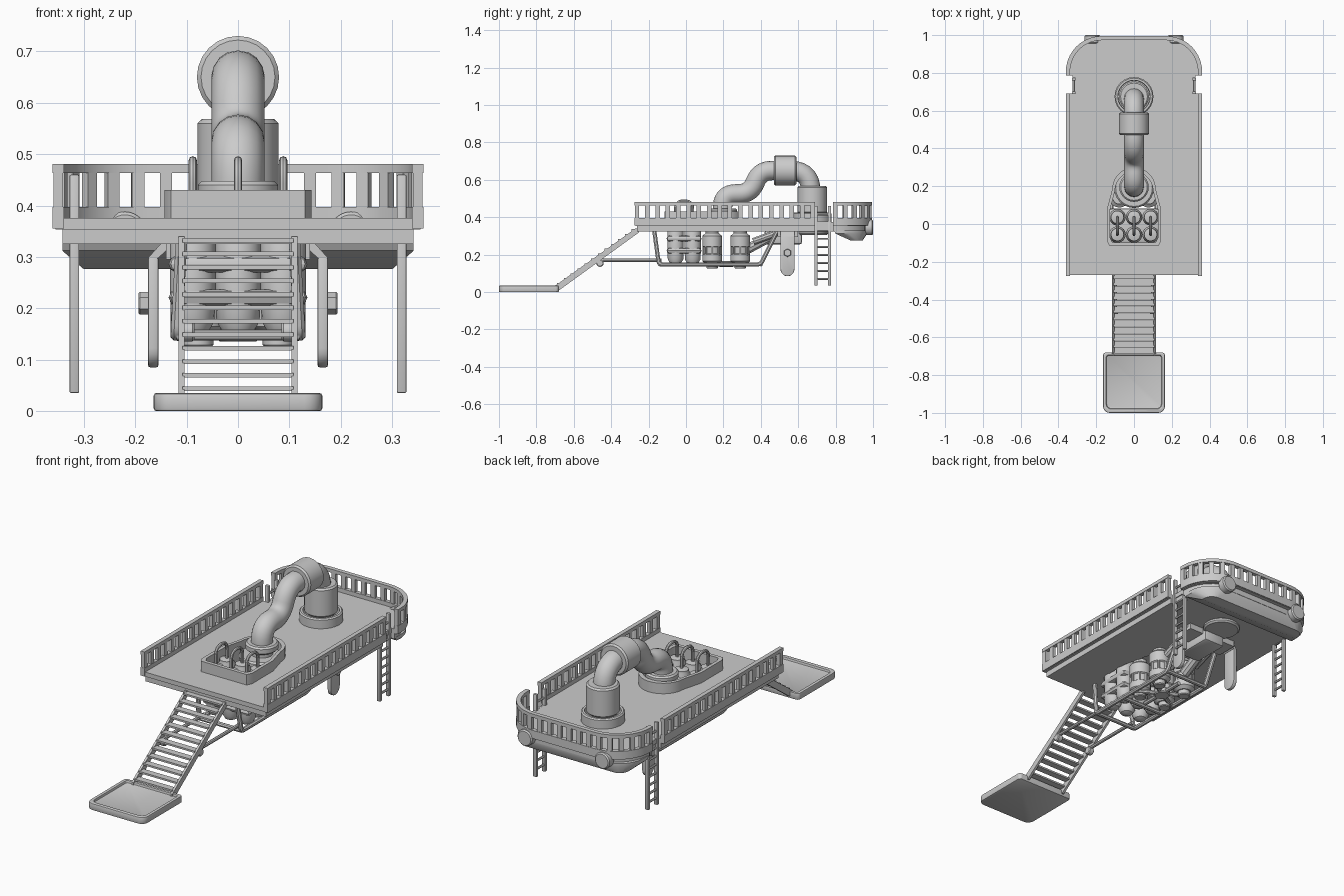
import bpy, bmesh, math
from mathutils import Vector, Matrix

if "Cube" in bpy.data.objects:
    bpy.data.objects.remove(bpy.data.objects["Cube"])


def finish(name, bm, bevel=0):
    bmesh.ops.recalc_face_normals(bm, faces=bm.faces)
    me = bpy.data.meshes.new(name)
    bm.to_mesh(me)
    bm.free()
    ob = bpy.data.objects.new(name, me)
    bpy.context.collection.objects.link(ob)
    if bevel:
        m = ob.modifiers.new("bevel", "BEVEL")
        m.width, m.segments, m.limit_method = bevel, 2, "ANGLE"
    return ob


def prism(name, pts, a, b, axis="z", bevel=0):
    """Extrude a 2D outline from a to b along an axis."""
    place = {"x": lambda p, t: (t, p[0], p[1]), "y": lambda p, t: (p[0], t, p[1]),
             "z": lambda p, t: (p[0], p[1], t)}[axis]
    bm = bmesh.new()
    lo = [bm.verts.new(place(p, a)) for p in pts]
    hi = [bm.verts.new(place(p, b)) for p in pts]
    bm.faces.new(lo)
    bm.faces.new(hi)
    for i in range(len(pts)):
        j = (i + 1) % len(pts)
        bm.faces.new((lo[i], lo[j], hi[j], hi[i]))
    return finish(name, bm, bevel)


def box(name, x0, x1, y0, y1, z0, z1, bevel=0):
    return prism(name, [(x0, y0), (x1, y0), (x1, y1), (x0, y1)], z0, z1, "z", bevel)


def lathe(name, p0, direction, profile, n=24):
    """Revolve (radius, height) pairs around an axis through p0."""
    q = Vector((0, 0, 1)).rotation_difference(Vector(direction))
    bm = bmesh.new()
    rings = [[bm.verts.new(Vector(p0) + q @ Vector((r * math.cos(i * math.tau / n), r * math.sin(i * math.tau / n), h)))
              for i in range(n)] for r, h in profile]
    for s, t in zip(rings, rings[1:]):
        for i in range(n):
            bm.faces.new((s[i], s[(i + 1) % n], t[(i + 1) % n], t[i]))
    bm.faces.new(rings[0])
    bm.faces.new(rings[-1])
    return finish(name, bm)


def drum(name, p0, direction, r, h, c=0.008, n=24):
    return lathe(name, p0, direction, [(r - c, 0), (r, c), (r, h - c), (r - c, h)], n)


def fillet(pts, r, steps=7):
    """Round the inner corners of a polyline."""
    pts = [Vector(p) for p in pts]
    out = [pts[0]]
    for a, b, c in zip(pts, pts[1:], pts[2:]):
        d = min(r, (a - b).length * .49, (c - b).length * .49)
        s, e = b + (a - b).normalized() * d, b + (c - b).normalized() * d
        for i in range(steps + 1):
            t = i / steps
            out.append(s * (1 - t) ** 2 + b * (2 * t * (1 - t)) + e * t ** 2)
    return out + [pts[-1]]


def tube(name, pts, r, res=2):
    cu = bpy.data.curves.new(name, "CURVE")
    cu.dimensions, cu.bevel_depth, cu.bevel_resolution, cu.use_fill_caps = "3D", r, res, True
    sp = cu.splines.new("POLY")
    sp.points.add(len(pts) - 1)
    for p, v in zip(sp.points, pts):
        p.co = (*v, 1)
    ob = bpy.data.objects.new(name, cu)
    bpy.context.collection.objects.link(ob)
    return ob


def arc(cx, cy, r, a0, a1, n=10):
    return [(cx + r * math.cos(math.radians(a0 + (a1 - a0) * i / n)),
             cy + r * math.sin(math.radians(a0 + (a1 - a0) * i / n))) for i in range(n + 1)]


def mirrored(side):
    return side + [(-x, y) for x, y in reversed(side)]


def deck_outline(w, front, back, r, notch=None):
    side = [(w, front)]
    if notch:
        side += [(w, .69), (notch, .69), (notch, .785), (w, .785)]
    return mirrored(side + arc(w - r, back - r, r, 0, 90))


def cut(ob, cutter):
    m = ob.modifiers.new("hole", "BOOLEAN")
    m.object, m.operation, m.solver = cutter, "DIFFERENCE", "EXACT"
    bpy.context.view_layer.objects.active = ob
    bpy.ops.object.modifier_apply(modifier="hole")


def ribbon(name, path, t, z0, z1):
    """Wall of thickness t standing on an open plan path, grown to its left."""
    P = [Vector((*p, 0)) for p in path]
    inner = []
    for i, p in enumerate(P):
        d = (P[min(i + 1, len(P) - 1)] - P[max(i - 1, 0)]).normalized()
        inner.append((p.x - d.y * t, p.y + d.x * t))
    return prism(name, list(path) + inner[::-1], z0, z1)


def railing(name, path):
    ribbon(name + "_base", path, .022, .355, .397)
    ribbon(name + "_cap", path, .022, .463, .481)
    P = [Vector((*p, 0)) for p in path]
    total = sum((b - a).length for a, b in zip(P, P[1:]))
    n = round(total / .057)
    bm = bmesh.new()
    for k in range(n + 1):
        s = .013 + (total - .026) * k / n
        for a, b in zip(P, P[1:]):
            L = (b - a).length
            if s <= L:
                break
            s -= L
        d = (b - a).normalized()
        c = a + d * s + Vector((-d.y, d.x, 0)) * .011 + Vector((0, 0, .43))
        M = Matrix.Translation(c) @ Matrix.Rotation(math.atan2(d.y, d.x), 4, "Z") @ Matrix.Diagonal((.024, .018, .07, 1))
        bmesh.ops.create_cube(bm, size=1, matrix=M)
    finish(name + "_posts", bm)


# Deck plate with equipment well
curb = [(-.143, -.09), (-.13, -.116), (.13, -.116), (.143, -.09), (.143, .08)] + arc(0, .185, .115, 0, 180, 14) + [(-.143, .08)]
well = [(x * .88, .07 + (y - .07) * .9) for x, y in curb]
cutter = prism("well_cutter", well, .2, .6)
cutter.hide_render = True
for part in (prism("deck_floor", deck_outline(.355, -.27, .99, .19, .325), .353, .376),
             prism("deck_hull", deck_outline(.342, -.262, .97, .18, .32), .325, .354),
             prism("well_curb", curb, .37, .43)):
    cut(part, cutter)
bpy.data.objects.remove(cutter)

# Deep stern keel, tapering downward
bm = bmesh.new()
rings = []
for w, f, b, r, z in ((.342, .79, .968, .13, .33), (.342, .8, .968, .13, .312), (.30, .88, .945, .05, .276)):
    o = mirrored([(w, f)] + arc(w - r, b - r, r, 0, 90, 6))
    rings.append([bm.verts.new((x, y, z)) for x, y in o])
for lo, hi in zip(rings, rings[1:]):
    for i in range(len(lo)):
        j = (i + 1) % len(lo)
        bm.faces.new((lo[i], lo[j], hi[j], hi[i]))
bm.faces.new(rings[0])
bm.faces.new(rings[-1])
finish("stern_keel", bm)

# Slotted railings
railing("right_rail", [(.361, -.275), (.361, .69)])
railing("left_rail", [(-.361, .69), (-.361, -.275)])
railing("back_rail", mirrored([(.361, .785)] + arc(.171, .805, .19, 0, 90)))

# Large transfer pipe with couplings
tube("transfer_pipe", fillet([(0, .195, .36), (0, .195, .525), (0, .345, .525), (0, .395, .65),
                              (0, .667, .65), (0, .667, .36)], .11), .052, 6)
drum("pipe_top_coupling", (0, .47, .65), (0, 1, 0), .08, .12)
drum("pipe_rear_coupling", (0, .675, .42), (0, 0, 1), .079, .148)
lathe("rear_pipe_ring", (0, .675, .37), (0, 0, 1), [(.103, 0), (.103, .05), (.097, .056), (.086, .056), (.084, .02)])
drum("rear_pipe_collar", (0, .675, .38), (0, 0, 1), .068, .05)
drum("rear_pipe_underside", (0, .67, .305), (0, 0, 1), .09, .025)
drum("front_pipe_flange", (0, .195, .41), (0, 0, 1), .078, .038)
drum("front_pipe_seat", (0, .19, .345), (0, 0, 1), .105, .04)

# Six capsule tanks joined by hoops and clamp bands
for x in (-.088, 0, .088):
    for y in (-.056, .036):
        prof = [(.012, 0), (.03, .008), (.042, .03), (.044, .07), (.044, .22), (.034, .24), (.034, .25), (.012, .255)]
        lathe("capsule_tank", (x, y, .145), (0, 0, 1), prof, 18)
    tube("tank_hoop", fillet([(x, -.056, .38), (x, -.056, .488), (x, .036, .488), (x, .036, .38)], .045), .008)
for z in (.205, .27):
    box("tank_clamp_band", -.135, .135, -.104, .083, z, z + .032, .03)

# Ribbed canisters under the deck
for x in (-.078, .078):
    for y in (.14, .29):
        prof = [(.035, 0), (.053, .015), (.053, .05), (.046, .055), (.046, .09), (.053, .095), (.053, .15), (.035, .165), (.035, .18)]
        lathe("canister", (x, y, .15), (0, 0, 1), prof, 20)
        drum("canister_foot", (x, y, .125), (0, 0, 1), .03, .03, .004, 12)
        for k in range(8):
            a = k * math.tau / 8
            drum("canister_rib", (x + .046 * math.cos(a), y + .046 * math.sin(a), .195), (0, 0, 1), .007, .055, .002, 6)

# Under-deck frame with hub and spokes
for s in (-1, 1):
    tube("frame_rail", fillet([(s * .11, -.17, .33), (s * .12, -.145, .148), (s * .12, .4, .148), (s * .12, .49, .33)], .02), .012)
    tube("stair_strut", [(s * .1, -.47, .17), (s * .1, -.13, .17)], .009)
    drum("strut_bracket", (s * .085, -.46, .155), (s, 0, 0), .02, .03, .004, 12)
    tube("slanted_duct", [(s * .05, .33, .23), (s * .05, .46, .30)], .027, 3)
    tube("slanted_duct_upper", [(s * .09, .36, .27), (s * .09, .47, .31)], .02, 3)
for y in (-.14, .06, .4):
    tube("frame_cross_bar", [(-.12, y, .148), (.12, y, .148)], .011)
drum("frame_hub", (0, .215, .135), (0, 0, 1), .04, .03, .005, 12)
for k in range(6):
    a = math.radians(30 + 60 * k)
    tube("hub_spoke", [(0, .215, .148), (.13 * math.cos(a), .215 + .13 * math.sin(a), .148)], .011)
box("under_deck_duct", -.06, .06, .42, .62, .255, .33, .012)

# Mirrored landing legs, ladders and stern lamps
for s in (-1, 1):
    prism("landing_leg", [(.58, .30), (.505, .30)] + arc(.5425, .1225, .0375, 180, 360), s * .155, s * .175, "x", .004)
    prism("leg_bracket", [(s * .155, .298), (s * .175, .298), (s * .142, .335), (s * .115, .335)], .505, .58, "y")
    box("leg_mount", *sorted((s * .05, s * .14)), .49, .6, .295, .33)
    drum("leg_bolt", (s * .172, .5425, .21), (s, 0, 0), .022, .022, .003, 6)
    for y in (.695, .767):
        box("ladder_rail", *sorted((s * .309, s * .328)), y - .008, y + .008, .035, .46, .003)
    for k in range(9):
        tube("ladder_rung", [(s * .319, .69, .07 + k * .043), (s * .319, .772, .07 + k * .043)], .006, 1)
    drum("stern_lamp", (s * .22, .955, .346), (0, 1, 0), .042, .045, .006)

# Boarding stairs
for s in (-1, 1):
    prism("stair_stringer", [(-.70, .012), (-.675, .012), (-.25, .32), (-.25, .34), (-.27, .34), (-.70, .034)],
          s * .104, s * .116, "x")
for k in range(12):
    t = (k + .5) / 12
    y, z = -.69 + .435 * t, .03 + .315 * t
    box("stair_tread", -.108, .108, y - .017, y + .017, z - .004, z + .005)


# Landing pad with raised rim
def pad(w, y0, y1, r):
    return mirrored(arc(w - r, y0 + r, r, 270, 360, 5) + [(w, y1 - r * .3), (w - r * .3, y1)])


prism("landing_pad", pad(.164, -1, -.68, .035), 0, .035, "z", .005)
pad_cut = prism("pad_cutter", pad(.146, -.978, -.695, .025), .022, .1)
cut(bpy.data.objects["landing_pad"], pad_cut)
bpy.data.objects.remove(pad_cut)

# Convert tubes and modifiers to mesh, smooth with sharp edges kept
bpy.ops.object.select_all(action="SELECT")
bpy.context.view_layer.objects.active = bpy.data.objects["landing_pad"]
bpy.ops.object.convert(target="MESH")
bpy.ops.object.shade_smooth_by_angle(angle=math.radians(35))
